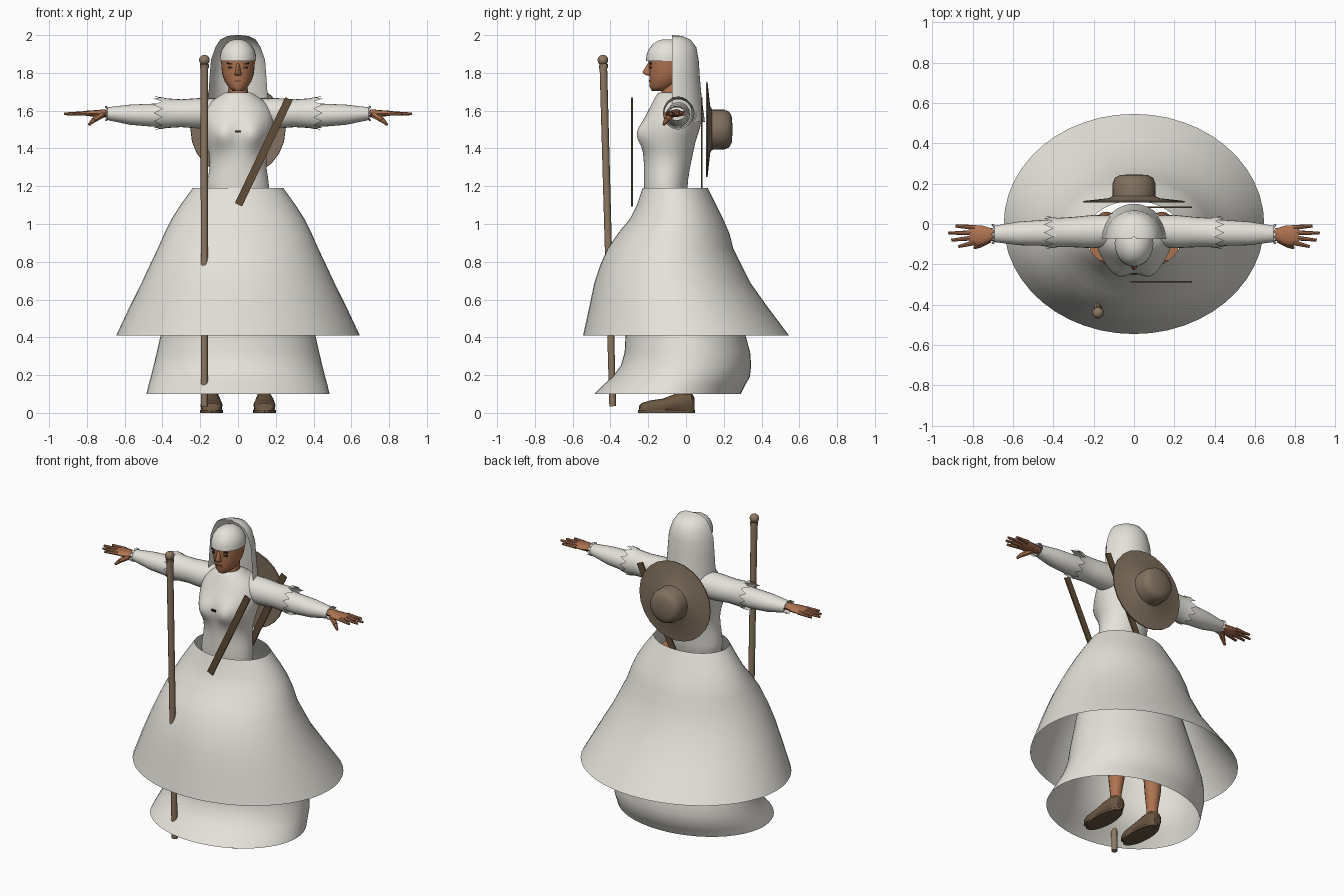
import bpy, bmesh
from math import pi, cos, sin, exp, radians
from mathutils import Vector, Matrix

if "Cube" in bpy.data.objects:
    bpy.data.objects.remove(bpy.data.objects["Cube"], do_unlink=True)


def material(name, r, g, b):
    m = bpy.data.materials.new(name)
    m.use_nodes = True
    m.diffuse_color = (r, g, b, 1)
    m.node_tree.nodes["Principled BSDF"].inputs["Base Color"].default_value = (r, g, b, 1)
    return m


cloth = material("white cloth", .78, .76, .70)
skin = material("tan skin", .42, .17, .08)
wood = material("staff wood", .27, .19, .12)
straw = material("hat straw", .22, .165, .115)
leather = material("strap leather", .12, .075, .04)
shoe_brown = material("shoe brown", .15, .095, .055)
dark = material("dark detail", .03, .02, .015)
lip = material("lip red", .25, .08, .045)


def finish(name, bm, mat, mirror=False, subdivide=False, angle=40):
    bmesh.ops.recalc_face_normals(bm, faces=bm.faces)
    mesh = bpy.data.meshes.new(name)
    bm.to_mesh(mesh)
    bm.free()
    mesh.materials.append(mat)
    ob = bpy.data.objects.new(name, mesh)
    bpy.context.collection.objects.link(ob)
    bpy.ops.object.select_all(action='DESELECT')
    ob.select_set(True)
    bpy.context.view_layer.objects.active = ob
    bpy.ops.object.shade_smooth_by_angle(angle=radians(angle))
    if mirror:
        ob.modifiers.new("Mirror", 'MIRROR').use_mirror_merge = False
    if subdivide:
        sub = ob.modifiers.new("Subdivision", 'SUBSURF')
        sub.levels = sub.render_levels = 1
    return ob


def place(axis, t, u, v):
    return {'x': (t, u, v), 'y': (u, t, v), 'z': (u, v, t)}[axis]


def loft(bm, rows, axis='z', n=24, caps=True, half=False, jag=0):
    """Join elliptical rings; a row is (position, u low, u high, v low, v high)."""
    rings = []
    for k, (t, u0, u1, v0, v1) in enumerate(rows):
        ring = []
        for i in range(n + 1 if half else n):
            a = (pi if half else 2 * pi) * i / n
            shift = jag * (-1) ** i if k == len(rows) - 1 else 0
            ring.append(bm.verts.new(place(axis, t + shift,
                                           (u0 + u1) / 2 + (u1 - u0) / 2 * cos(a),
                                           (v0 + v1) / 2 + (v1 - v0) / 2 * sin(a))))
        rings.append(ring)
    for lower, upper in zip(rings, rings[1:]):
        for i in range(n):
            j = (i + 1) % len(lower)
            bm.faces.new((lower[i], lower[j], upper[j], upper[i]))
    if caps and not half:
        bm.faces.new(rings[0])
        bm.faces.new(rings[-1])
    return bm


def sym(rows):
    """Rows centred on x = 0, given as (z, half width, front y, back y)."""
    return [(z, -a, a, f, b) for z, a, f, b in rows]


def rod(bm, p, q, r0, r1, n=8):
    p, q = Vector(p), Vector(q)
    turn = (q - p).to_track_quat('Z', 'Y').to_matrix().to_4x4()
    bmesh.ops.create_cone(bm, cap_ends=True, segments=n, radius1=r0, radius2=r1,
                          depth=(q - p).length, matrix=Matrix.Translation((p + q) / 2) @ turn)


def box(name, centre, size, mat, tilt=0, mirror=False):
    bm = bmesh.new()
    bmesh.ops.create_cube(bm, size=1, matrix=Matrix.Translation(centre)
                          @ Matrix.Rotation(tilt, 4, 'Y') @ Matrix.Diagonal((*size, 1)))
    return finish(name, bm, mat, mirror)


# Skirts: open shells
outer = [(1.19, .24, -.23, .115), (1.1, .305, -.26, .16), (1.03, .35, -.295, .195),
         (.95, .39, -.36, .23), (.87, .425, -.415, .25), (.78, .468, -.455, .295),
         (.69, .51, -.485, .34), (.57, .57, -.51, .425), (.41, .645, -.545, .545)]
finish("outer_skirt", loft(bmesh.new(), sym(outer), n=48, caps=False), cloth)
inner = [(1.0, .25, -.24, .12), (.7, .34, -.29, .23), (.41, .41, -.32, .315),
         (.32, .43, -.325, .34), (.25, .447, -.345, .345), (.19, .462, -.39, .338),
         (.15, .473, -.435, .315), (.1, .485, -.487, .29)]
finish("inner_skirt", loft(bmesh.new(), sym(inner), n=48, caps=False), cloth)

# Bodice with a shaped bust
torso = [(1.05, .17, -.22, .01), (1.2, .17, -.225, .005), (1.29, .15, -.222, .02),
         (1.36, .15, -.225, .035), (1.41, .165, -.23, .045), (1.45, .175, -.235, .055),
         (1.49, .185, -.235, .07), (1.53, .19, -.23, .08), (1.57, .19, -.215, .085),
         (1.62, .175, -.19, .08), (1.66, .13, -.17, .05), (1.685, .085, -.155, .0),
         (1.7, .075, -.145, -.015)]
bm = loft(bmesh.new(), sym(torso), n=32)
for v in bm.verts:
    if v.co.y < -.1:
        v.co.y -= .05 * exp(-((abs(v.co.x) - .085) / .06) ** 2 - ((v.co.z - 1.475) / .065) ** 2)
finish("bodice", bm, cloth, subdivide=True)
box("brooch", (0, -.249, 1.49), (.03, .008, .012), dark)

# Sleeves with ragged ends
upper = [(.06, -.1, .04, 1.52, 1.665), (.2, -.12, .045, 1.505, 1.667),
         (.3, -.115, .035, 1.513, 1.66), (.38, -.115, .03, 1.508, 1.665),
         (.425, -.122, .038, 1.5, 1.675)]
finish("upper_sleeves", loft(bmesh.new(), upper, 'x', 24, False, jag=.022), cloth, True)
lower = [(.34, -.1, .02, 1.525, 1.645), (.45, -.108, .02, 1.515, 1.637),
         (.57, -.105, .012, 1.525, 1.632), (.69, -.09, -.008, 1.55, 1.618),
         (.7, -.1, 0, 1.545, 1.625)]
finish("lower_sleeves", loft(bmesh.new(), lower, 'x', 24, False, jag=.007), cloth, True)

# Hands: palm, four fingers, thumb
palm = [(.66, -.08, -.025, 1.565, 1.608), (.71, -.085, -.02, 1.567, 1.607),
        (.75, -.105, -.008, 1.567, 1.603), (.8, -.107, -.005, 1.572, 1.6),
        (.815, -.1, -.012, 1.576, 1.596)]
bm = loft(bmesh.new(), palm, 'x', 12)
for x, y0, y1 in ((.885, -.017, -.01), (.92, -.043, -.045), (.905, -.068, -.08), (.87, -.092, -.112)):
    rod(bm, (.79, y0, 1.586), (x, y1, 1.583), .013, .007)
rod(bm, (.72, -.075, 1.58), (.765, -.105, 1.55), .02, .014)
rod(bm, (.765, -.105, 1.55), (.79, -.118, 1.525), .014, .007)
finish("hands", bm, skin, True)

# Head, neck and face
head = [(1.705, .028, -.182, -.1), (1.725, .05, -.192, -.06), (1.755, .07, -.193, -.03),
        (1.79, .083, -.195, -.005), (1.83, .088, -.197, .01), (1.88, .09, -.2, .015)]
finish("head", loft(bmesh.new(), sym(head)), skin, angle=60)
neck = [(1.64, .06, -.14, -.01), (1.7, .052, -.13, -.015), (1.78, .05, -.125, -.015)]
finish("neck", loft(bmesh.new(), sym(neck), n=16), skin)
nose = [(1.785, .016, -.205, -.17), (1.797, .019, -.228, -.17), (1.805, .015, -.23, -.17),
        (1.85, .008, -.203, -.17)]
finish("nose", loft(bmesh.new(), sym(nose), n=8), skin, angle=70)
box("eyes", (.036, -.186, 1.829), (.03, .009, .011), dark, mirror=True)
box("brows", (.038, -.187, 1.848), (.04, .009, .007), dark, tilt=-.15, mirror=True)
box("mouth", (0, -.192, 1.757), (.038, .009, .012), lip)

# Headdress: close cap and open veil
cap = [(1.862, .096, -.212, .02), (1.89, .096, -.21, .02), (1.92, .088, -.2, .01),
       (1.95, .068, -.178, -.015), (1.97, .042, -.148, -.045), (1.978, .015, -.12, -.075)]
finish("cap", loft(bmesh.new(), sym(cap)), cloth, angle=60)
veil = [(2.0, .012, .01), (1.995, .055, .055), (1.975, .095, .1), (1.935, .12, .13),
        (1.87, .143, .142), (1.78, .15, .148), (1.68, .157, .157), (1.54, .165, .175)]
rows = sym([(z, a, -.075 - b, -.075 + b) for z, a, b in veil])
finish("veil", loft(bmesh.new(), rows, n=24, half=True), cloth, angle=60)

# Hat hanging on the back
hat = [(.118, .1), (.106, .25), (.114, .252), (.128, .125), (.138, .107), (.2, .106),
       (.228, .095), (.242, .07), (.246, .02)]
rows = [(y, -r, r, 1.5 - r, 1.5 + r) for y, r in hat]
finish("hat", loft(bmesh.new(), rows, 'y', 24), straw)

# Straps, front and back
for name, y in (("front_strap", -.286), ("back_strap", .083)):
    box(name, (.136, y, 1.382), (.042, .009, .62), leather, tilt=radians(25.5))

# Staff with a ball on top
bm = bmesh.new()
rod(bm, (-.178, -.388, .035), (-.178, -.438, 1.85), .018, .02, 12)
rod(bm, (-.178, -.436, 1.825), (-.178, -.438, 1.845), .024, .024, 12)
bmesh.ops.create_uvsphere(bm, u_segments=16, v_segments=10, radius=.028,
                          matrix=Matrix.Translation((-.178, -.44, 1.868)))
finish("staff", bm, wood)

# Legs and shoes
leg = [(.07, .034, 0), (.13, .034, 0), (.22, .046, .005), (.36, .056, .005), (.5, .052, -.02),
       (.75, .075, -.06), (1.1, .085, -.1)]
rows = [(z, .138 - r, .138 + r, y - r, y + r) for z, r, y in leg]
finish("legs", loft(bmesh.new(), rows, n=16), skin, True)
shoe = [(-.25, .115, .17, .012, .035), (-.235, .098, .185, .01, .052),
        (-.19, .085, .198, .01, .066), (-.12, .082, .198, .01, .076), (-.06, .09, .192, .01, .1),
        (0, .093, .187, .01, .112), (.03, .098, .182, .01, .105), (.045, .115, .165, .015, .08)]
bm = loft(bmesh.new(), shoe, 'y', 16)
for v in bm.verts:
    if v.co.z < .035:
        v.co.z = .012
finish("shoes", bm, shoe_brown, True)
bm = bmesh.new()
sole = [(0, .08, .2, -.253, .048), (.014, .08, .2, -.253, .048)]
finish("soles", loft(bm, sole, n=20), shoe_brown, True)
